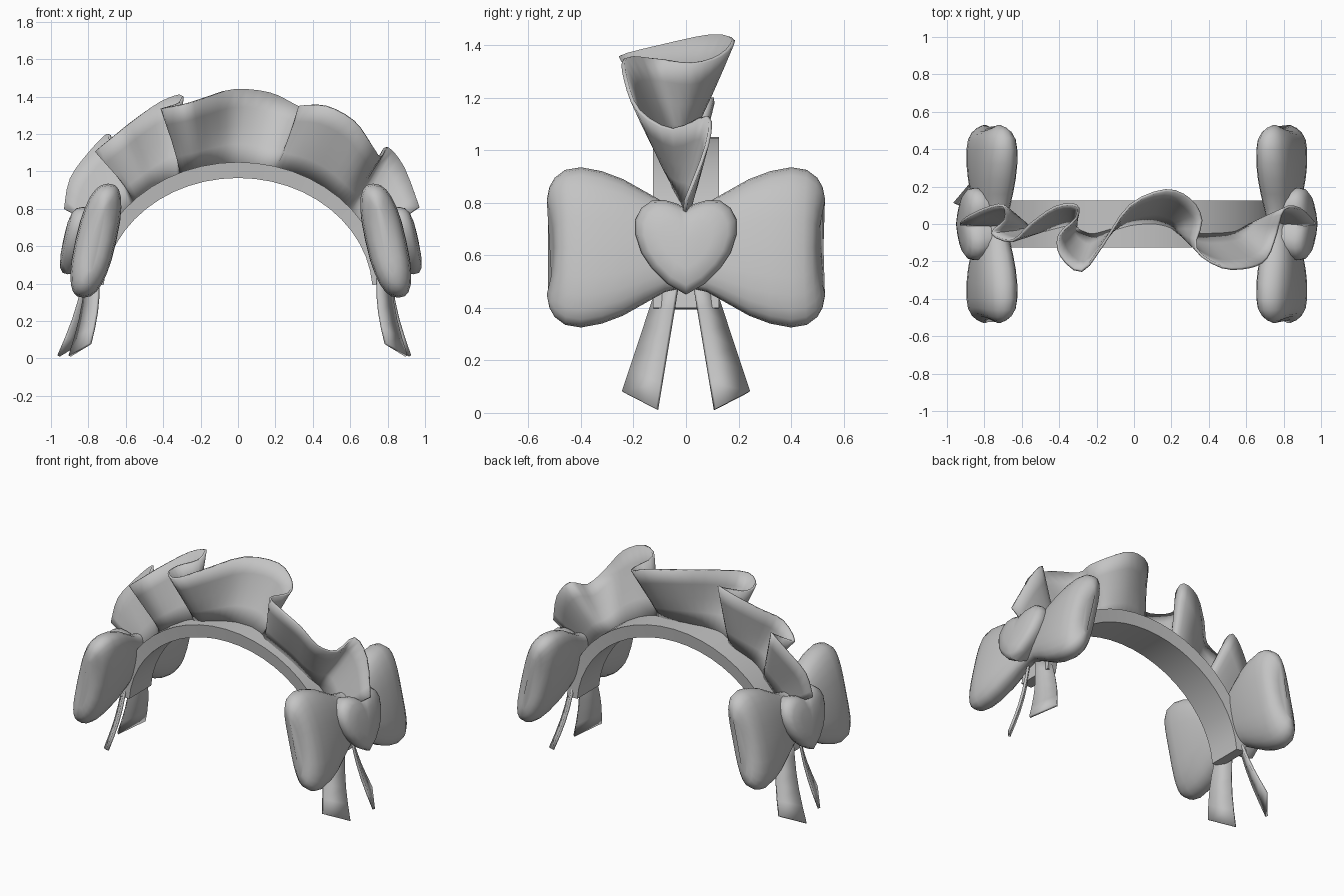
import bpy, bmesh, math
from mathutils import Vector

cube = bpy.data.objects.get("Cube")
if cube:
    bpy.data.objects.remove(cube)

grey = bpy.data.materials.new("soft_grey")
grey.use_nodes = True
grey.diffuse_color = (0.55, 0.55, 0.55, 1)
grey.node_tree.nodes["Principled BSDF"].inputs["Base Color"].default_value = grey.diffuse_color


def loft(name, rings, closed=True, caps=True, thickness=0, angle=40):
    """Skin a list of equal-length point rings and shade the result."""
    bm = bmesh.new()
    rows = [[bm.verts.new(p) for p in ring] for ring in rings]
    n = len(rows[0])
    for a, b in zip(rows, rows[1:]):
        for i in range(n if closed else n - 1):
            j = (i + 1) % n
            bm.faces.new((a[i], a[j], b[j], b[i]))
    if caps:
        bm.faces.new(rows[0][::-1])
        bm.faces.new(rows[-1])
    bmesh.ops.recalc_face_normals(bm, faces=bm.faces)
    mesh = bpy.data.meshes.new(name)
    bm.to_mesh(mesh)
    bm.free()
    mesh.materials.append(grey)
    ob = bpy.data.objects.new(name, mesh)
    bpy.context.collection.objects.link(ob)
    if thickness:
        mod = ob.modifiers.new("thickness", 'SOLIDIFY')
        mod.thickness = thickness
        mod.offset = 0
    bpy.ops.object.select_all(action='DESELECT')
    ob.select_set(True)
    bpy.context.view_layer.objects.active = ob
    bpy.ops.object.shade_smooth_by_angle(angle=math.radians(angle))
    return ob


def spline(points, steps):
    """Smooth curve through the points."""
    pts = [Vector(p) for p in points]
    pts = [pts[0]] + pts + [pts[-1]]
    out = []
    for a, b, c, d in zip(pts, pts[1:], pts[2:], pts[3:]):
        for k in range(steps):
            t = k / steps
            out.append(b + (c - a) * t / 2 + (2 * a - 5 * b + 4 * c - d) * t * t / 2
                       + (3 * b - a - 3 * c + d) * t ** 3 / 2)
    return out + [pts[-1]]


# Head band: an elliptical arch of rectangular section
def arch(angle, rx, rz, y):
    return Vector((rx * math.cos(angle), y, 0.35 + rz * math.sin(angle)))


rings = []
for i in range(25):
    a = math.radians(4 + i * 172 / 24)
    rings.append([arch(a, 0.79, 0.7, -0.125), arch(a, 0.79, 0.7, 0.125),
                  arch(a, 0.72, 0.615, 0.115), arch(a, 0.72, 0.615, -0.115)])
loft("head_band", rings)

# Ruffle: rim x, y, z and the x where that pleat meets the band
rim = [(-.93, .0, .8, -.7), (-.9, .03, .96, -.66), (-.8, .08, 1.1, -.62), (-.7, .1, 1.2, -.58),
       (-.69, .02, 1.15, -.56), (-.76, -.05, 1.11, -.54), (-.65, -.09, 1.2, -.49),
       (-.55, .0, 1.28, -.43), (-.42, .09, 1.37, -.37), (-.31, .1, 1.41, -.33),
       (-.31, .03, 1.37, -.31), (-.4, -.06, 1.34, -.3), (-.39, -.17, 1.34, -.27),
       (-.28, -.25, 1.36, -.22), (-.16, -.1, 1.4, -.13), (-.02, .1, 1.44, -.03),
       (.17, .18, 1.42, .08), (.3, .13, 1.36, .15), (.36, .02, 1.33, .2), (.33, -.13, 1.35, .24),
       (.47, -.23, 1.35, .34), (.62, -.23, 1.27, .44), (.71, -.18, 1.15, .53),
       (.76, -.05, 1.08, .58), (.8, .08, 1.13, .62), (.89, .08, 1.02, .67), (.97, .0, .81, .72)]
rows = []
for p in spline(rim, 3):
    base = arch(math.acos(p[3] / 0.79), 0.785, 0.695, p[1] * 0.15 - 0.02)
    edge = Vector(p[:3])
    row = []
    for k in range(5):
        q = base.lerp(edge, k / 4)
        q.y = base.y + (edge.y - base.y) * (k / 4) ** 0.9
        row.append(q)
    rows.append(row)
loft("ruffle", rows, closed=False, caps=False, thickness=0.014, angle=50)


def place(side, out, y, z):
    """Point in the leaning plane of a bow; out points away from the head."""
    return Vector((side * (0.775 + out - 0.22 * (z - 0.63)) + 0.015, y, z))


def power(v, e):
    return math.copysign(abs(v) ** e, v)


# Bow wings: distance from the knot, half height, half thickness
wing = [(0, .15, .06), (.08, .17, .08), (.16, .215, .095), (.24, .26, .105), (.32, .29, .11),
        (.4, .305, .108), (.46, .295, .1), (.5, .265, .08), (.52, .23, .055), (.53, .18, .025)]
half_heart = [(0, .775), (.03, .795), (.08, .81), (.13, .808), (.17, .78), (.193, .735),
              (.193, .68), (.17, .61), (.13, .55), (.07, .49), (0, .45)]
heart = half_heart + [(-y, z) for y, z in half_heart[-2:0:-1]]

for side, label in ((1, "left"), (-1, "right")):
    sections = [(-y, h, t) for y, h, t in wing[:0:-1]] + wing
    rings = []
    for y, h, t in sections:
        ring = []
        for k in range(24):
            a = math.tau * k / 24
            up = power(math.sin(a), 0.75)
            dent = 1 - 0.05 * (abs(y) / 0.53) ** 4 * (1 - up * up)
            ring.append(place(side, t * power(math.cos(a), 0.8), y * dent, 0.63 + h * up))
        rings.append(ring)
    loft(label + "_bow", rings, angle=60)

    # Puffed heart over the knot
    layers = ((.03, .85), (.08, .97), (.11, 1), (.14, .96), (.16, .82), (.172, .5), (.175, .1))
    rings = [[place(side, out, y * s, 0.65 + (z - 0.65) * s) for y, z in heart]
             for out, s in layers]
    loft(label + "_heart", rings, angle=50)

    # Ribbon tails, turned diagonally and spreading downward
    for back, word in ((-1, "front"), (1, "back")):
        spread = (0.06 if side < 0 else 0.02) if back > 0 else 0
        rows = []
        for k in range(6):
            f = k / 5
            bow = 0.02 * math.sin(math.pi * f)
            inner = Vector((side * (0.81 + (0.09 + spread) * f - bow), back * (0.03 + 0.08 * f), 0.5 - 0.487 * f))
            outer = Vector((side * (0.75 + (0.04 + spread) * f - bow), back * (0.1 + 0.14 * f), 0.5 - 0.42 * f))
            rows.append([inner, outer])
        loft(f"{label}_{word}_tail", rows, closed=False, caps=False, thickness=0.016)
